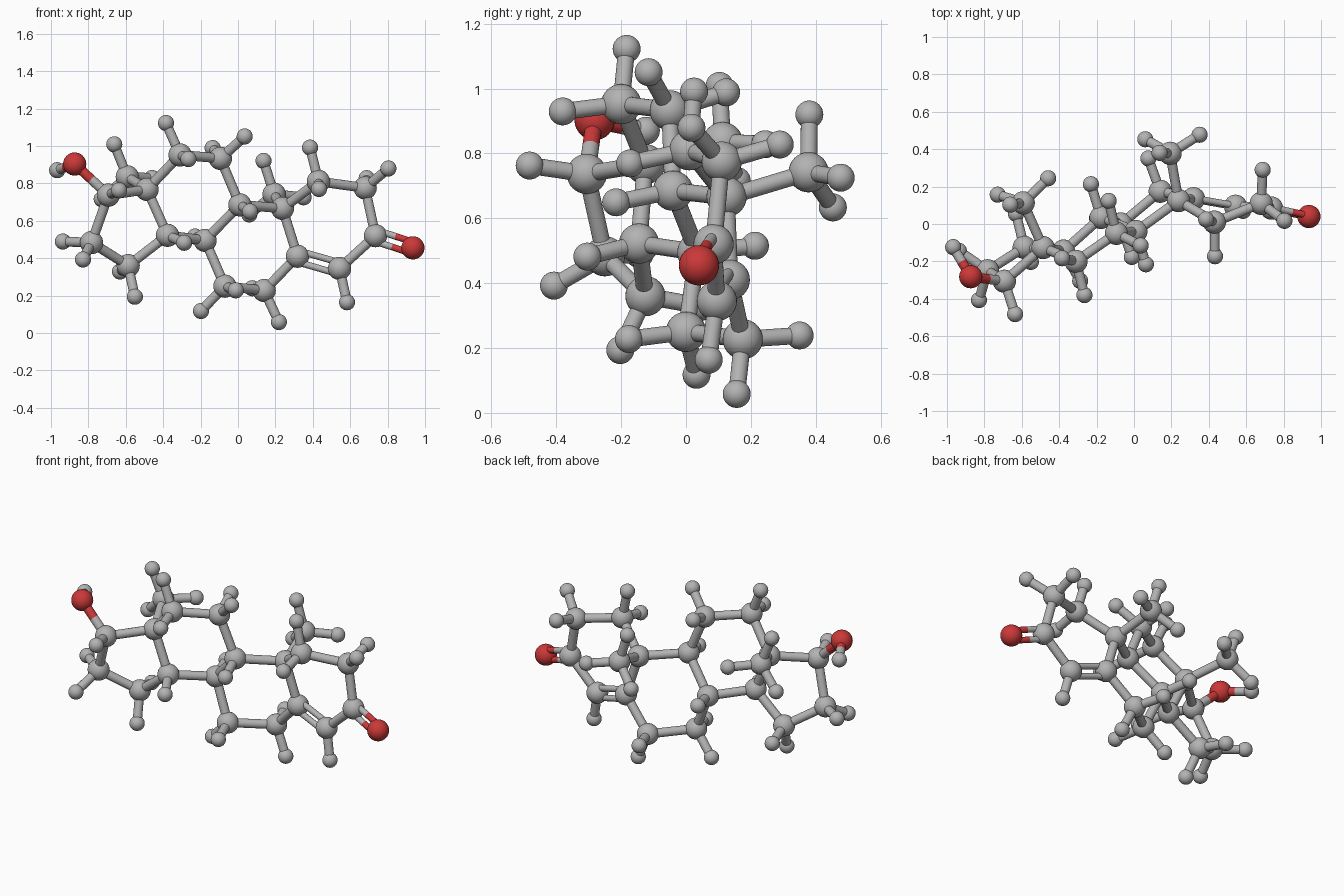
import bpy
from math import cos, sin, radians
from mathutils import Vector

cube = bpy.data.objects.get("Cube")
if cube:
    bpy.data.objects.remove(cube, do_unlink=True)


def material(name, colour):
    mat = bpy.data.materials.new(name)
    mat.use_nodes = True
    mat.diffuse_color = colour
    shader = next(n for n in mat.node_tree.nodes if n.type == "BSDF_PRINCIPLED")
    shader.inputs["Base Color"].default_value = colour
    return mat


GREY = material("grey", (0.45, 0.45, 0.45, 1))
RED = material("red", (0.6, 0.04, 0.04, 1))

BIG, SMALL, ROD, THIN, GAP, REACH = 0.062, 0.043, 0.026, 0.018, 0.03, 0.187

# Large balls of the ring skeleton, its two side groups and the two red ends
SPOTS = {
    "A": (.43, .01, .81), "B": (.68, .11, .775), "C": (.735, .085, .52),
    "D": (.543, .095, .345), "E": (.318, .135, .41), "F": (.14, .175, .227),
    "G": (-.07, 0, .25), "H": (-.176, .035, .495), "I": (.01, -.04, .685),
    "J": (.238, .125, .666), "K": (-.094, -.05, .933), "L": (-.31, -.2, .952),
    "M": (-.486, -.126, .767), "N": (-.377, -.145, .522),
    "P": (-.587, -.125, .36), "Q": (-.783, -.25, .483),
    "R": (-.693, -.306, .737), "S": (-.592, .113, .835),
    "T": (.193, .378, .742), "U": (.935, .04, .455), "V": (-.873, -.282, .903),
}
BONDS = "AB BC CD DE EF FG GH HI IJ JA JE IK KL LM MN NH NP PQ QR RM MS JT CU RV".split()
DOUBLE = {"DE": "C", "CU": "D"}      # bond -> third ball giving its plane
REDS = "UV"
spot = {k: Vector(v) for k, v in SPOTS.items()}
near = {k: [a + b for a, b in BONDS if False] for k in spot}
for a, b in BONDS:
    near[a].append(b)
    near[b].append(a)


def ball(name, centre, radius, mat):
    bpy.ops.mesh.primitive_uv_sphere_add(segments=32, ring_count=16,
                                         radius=radius, location=centre)
    obj = bpy.context.object
    obj.name = name
    obj.data.materials.append(mat)
    bpy.ops.object.shade_smooth()


def rod(name, start, end, radius, mat):
    axis = end - start
    bpy.ops.mesh.primitive_cylinder_add(vertices=24, radius=radius, depth=axis.length,
                                        location=(start + end) / 2)
    obj = bpy.context.object
    obj.name = name
    obj.rotation_mode = "QUATERNION"
    obj.rotation_quaternion = axis.to_track_quat("Z", "Y")
    obj.data.materials.append(mat)
    bpy.ops.object.shade_smooth_by_angle(angle=radians(40))


def bond(name, start, end, radius, mat_a, mat_b):
    # A rod changes colour halfway when its ends differ
    if mat_a is mat_b:
        rod(name, start, end, radius, mat_a)
    else:
        middle = (start + end) / 2
        rod(name + "_first_half", start, middle, radius, mat_a)
        rod(name + "_second_half", middle, end, radius, mat_b)


def paint(key):
    return RED if key in REDS else GREY


def small_directions(key):
    # Spread the small balls away from the neighbouring large balls
    here = spot[key]
    arms = [(spot[k] - here).normalized() for k in near[key]]
    away = -sum(arms, Vector()).normalized()
    flat = any(key in pair for pair in DOUBLE)
    if key == "V":
        return [Vector((-.086, .145, -.03)).normalized()]
    if key == "U" or len(arms) == 4 or (flat and len(arms) == 3):
        return []
    if len(arms) == 3 or flat:
        return [away]
    if len(arms) == 2:
        side = arms[0].cross(arms[1]).normalized()
        half = radians(53.5)
        return [away * cos(half) + side * s * sin(half) for s in (1, -1)]
    # End group: three balls, the first one opposite a ring bond
    parent = near[key][0]
    opposite = spot[parent] - spot["E" if parent == "J" else "N"]
    up = (opposite - away * opposite.dot(away)).normalized()
    side = away.cross(up)
    turns = [radians(t) for t in (0, 120, 240)]
    return [away / 3 + (up * cos(t) + side * sin(t)) * 0.943 for t in turns]


# Large balls with their small balls
for key, centre in spot.items():
    ball("red_ball" if key in REDS else "large_ball", centre, BIG, paint(key))
    for direction in small_directions(key):
        tip = centre + direction * REACH
        ball("small_ball", tip, SMALL, GREY)
        bond("short_rod", centre, tip, ROD, paint(key), GREY)

# Rods of the skeleton, doubled where needed
for pair in BONDS:
    a, b = pair
    start, end = spot[a], spot[b]
    if pair in DOUBLE:
        axis = (end - start).normalized()
        third = spot[DOUBLE[pair]] - start
        shift = (third - axis * third.dot(axis)).normalized() * GAP
        for s in (1, -1):
            bond("double_rod", start + shift * s, end + shift * s, THIN, paint(a), paint(b))
    else:
        bond("rod", start, end, ROD, paint(a), paint(b))
